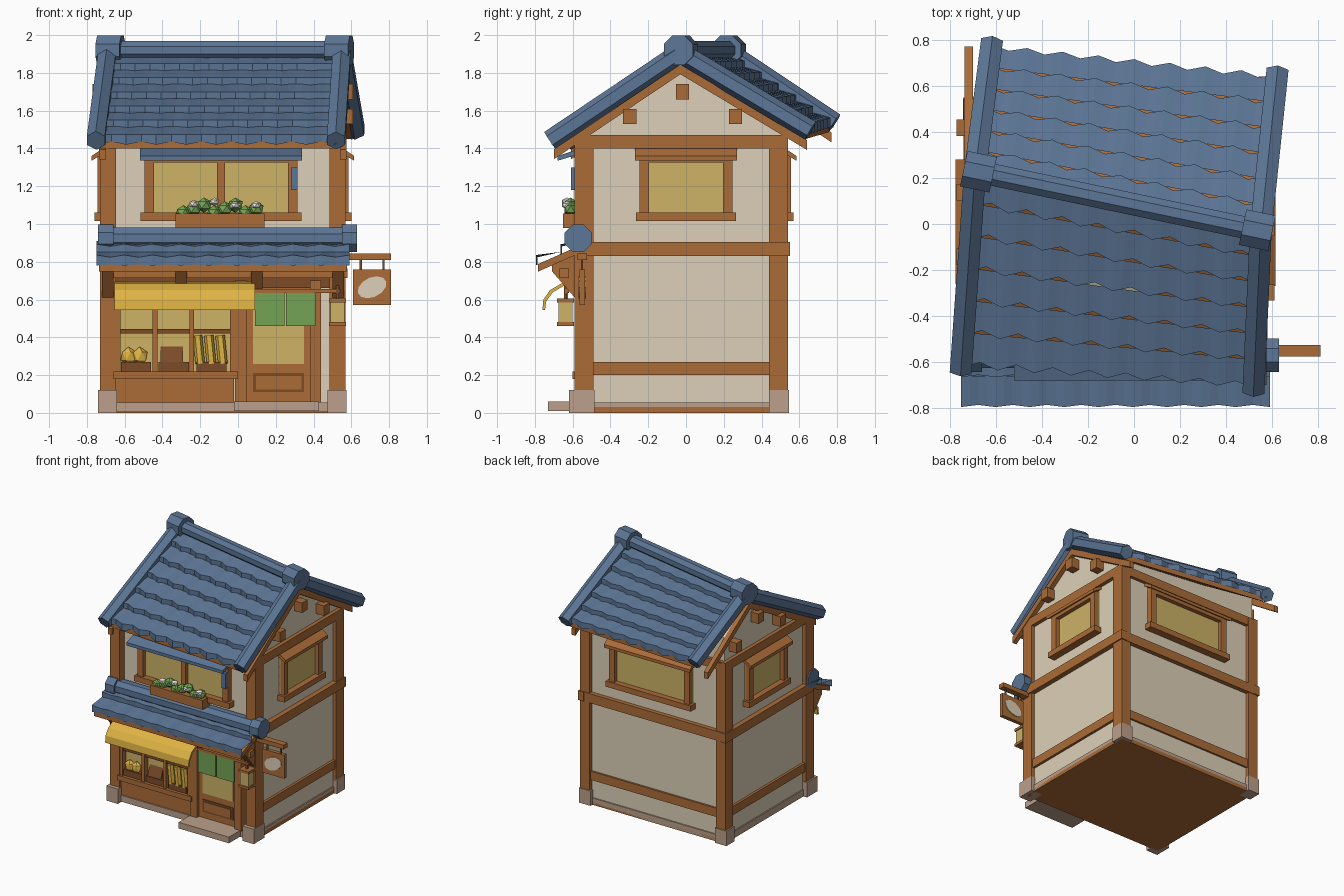
import bpy, bmesh, math
from mathutils import Vector, Matrix

if "Cube" in bpy.data.objects:
    bpy.data.objects.remove(bpy.data.objects["Cube"])


def material(name, hexa):
    rgb = [int(hexa[i:i + 2], 16) / 255 for i in (0, 2, 4)]
    col = [c / 12.92 if c < 0.04 else ((c + 0.055) / 1.055) ** 2.4 for c in rgb] + [1]
    m = bpy.data.materials.new(name)
    m.use_nodes = True
    m.diffuse_color = col
    m.node_tree.nodes["Principled BSDF"].inputs["Base Color"].default_value = col
    return m


WOOD = material("warm wood", "AB6C38")
DARK = material("dark wood", "7C4C28")
CREAM = material("cream plaster", "DDD0B8")
BLUE = material("blue tile", "5C7696")
GLASS = material("lit glass", "CDB266")
YELLOW = material("yellow cloth", "E0B444")
GREEN = material("green cloth", "74A453")
STONE = material("pale stone", "BCA08B")
WHITE = material("white petal", "EAE8E0")
I = Matrix.Identity(4)


def mesh(name, verts, faces, mat, fix=True):
    me = bpy.data.meshes.new(name)
    me.from_pydata([tuple(v) for v in verts], [], faces)
    me.materials.append(mat)
    if fix:
        bm = bmesh.new()
        bm.from_mesh(me)
        bmesh.ops.recalc_face_normals(bm, faces=bm.faces)
        bm.to_mesh(me)
        bm.free()
    ob = bpy.data.objects.new(name, me)
    bpy.context.collection.objects.link(ob)
    return ob


def loft(name, a, b, mat):
    """Solid between two matching outlines."""
    n = len(a)
    sides = [(i, (i + 1) % n, n + (i + 1) % n, n + i) for i in range(n)]
    return mesh(name, list(a) + list(b), sides + [tuple(range(n)), tuple(range(n, 2 * n))], mat)


def box(name, x, y, z, mat, m=I):
    ring = [(0, 0), (1, 0), (1, 1), (0, 1)]
    a, b = ([m @ Vector((x[i], y[j], h)) for i, j in ring] for h in z)
    return loft(name, a, b, mat)


def extrude_x(name, x, outline, mat, m=I):
    a, b = ([m @ Vector((h, *p)) for p in outline] for h in x)
    return loft(name, a, b, mat)


def tube(name, p, q, r, mat, n=8):
    p, q = Vector(p), Vector(q)
    rot = (q - p).to_track_quat('Z', 'Y')
    ring = [rot @ Vector((r * math.cos(t), r * math.sin(t), 0))
            for t in [math.tau * (i + 0.5) / n for i in range(n)]]
    return loft(name, [p + c for c in ring], [q + c for c in ring], mat)


def blob(name, loc, size, mat):
    bm = bmesh.new()
    bmesh.ops.create_icosphere(bm, subdivisions=1, radius=1)
    bmesh.ops.transform(bm, matrix=Matrix.LocRotScale(Vector(loc), None, Vector(size)), verts=bm.verts)
    ob = mesh(name, [], [], mat, False)
    bm.to_mesh(ob.data)
    bm.free()


def tiles(name, a, b, c, d, rows, waves, mat=BLUE):
    """Stepped, scalloped courses from ridge a-b down to eave c-d, with a slab below."""
    a, b, c, d = map(Vector, (a, b, c, d))
    up = Vector((0, 0, 1))

    def at(u, v):
        return a.lerp(b, u).lerp(c.lerp(d, u), v)
    verts, faces, n = [], [], waves * 4
    for r in range(rows):
        k = len(verts)
        for j in range(n + 1):
            u, w = j / n, math.cos(math.tau * j / 4)
            low = at(u, (r + 1) / rows + 0.018 * w)
            verts += [at(u, r / rows), low + up * (0.035 + 0.008 * w), low - up * 0.012]
        for j in range(n):
            p, q = k + 3 * j, k + 3 * j + 3
            faces += [(p, p + 1, q + 1, q), (p + 1, p + 2, q + 2, q + 1)]
    mesh(name, verts, faces, mat, False)
    top = [at(0.01, 0), at(0.99, 0), at(0.99, 0.98), at(0.01, 0.98)]
    loft(name + "_boarding", [p - up * 0.01 for p in top], [p - up * 0.05 for p in top], WOOD)


# Main walls, base and underside
X, Y = (-0.70, 0.54), (-0.53, 0.51)
box("wall_body", X, Y, (0.03, 1.45), CREAM)
box("floor_underside", (-0.71, 0.55), (-0.57, 0.52), (0, 0.03), WOOD)
box("stone_plinth", (-0.71, 0.55), (-0.58, 0.52), (0.004, 0.055), STONE)
for i, (x0, x1) in enumerate([(-0.73, -0.645), (0.485, 0.57)]):
    for j, (y0, y1) in enumerate([(-0.59, -0.49), (0.44, 0.54)]):
        box("corner_post", (x0, x1), (y0, y1), (0.1, 1.46), WOOD)
        box("corner_stone", (x0 - 0.012, x1 + 0.005), (y0 - 0.03 * (1 - j), y1 + 0.005), (0, 0.12), STONE)
for z0, z1, e in [(0.2, 0.27, 0), (0.83, 0.905, 0.02), (1.4, 1.47, 0.01)]:
    box("right_beam", (0.53, 0.56 + e), (-0.57, 0.53 + e), (z0, z1), WOOD)
    box("left_beam", (-0.72 - e, -0.69), (-0.57, 0.53 + e), (z0, z1), WOOD)
    box("back_beam", (-0.72 - e, 0.56 + e), (0.5, 0.525 + e), (z0, z1), WOOD)
box("front_top_beam", (-0.73, 0.57), (-0.58, -0.5), (1.4, 1.47), WOOD)
box("front_mid_beam", (-0.73, 0.57), (-0.58, -0.5), (0.83, 0.905), WOOD)

# Main roof, slightly askew
A, B = Vector((-0.69, 0.23, 1.89)), Vector((0.55, -0.03, 1.89))
C, D = Vector((-0.75, -0.61, 1.44)), Vector((0.52, -0.7, 1.44))
E, F = Vector((-0.62, 0.77, 1.53)), Vector((0.62, 0.64, 1.49))
tiles("front_roof", A, B, C, D, 6, 8)
tiles("back_roof", B, A, F, E, 6, 8)
lift = Vector((0, 0, 0.015))
for top, ends in [(A, (C, E)), (B, (D, F))]:
    for e in ends:
        tube("verge_cap", top + lift, e + (e - top) * 0.03 + lift, 0.055, BLUE, 6)
along = (B - A).normalized()
tube("ridge_cap", A + lift * 2, B + lift * 2, 0.052, BLUE)
tube("left_ridge_end", A + lift * 2 - along * 0.05, A + lift * 2 + along * 0.08, 0.085, BLUE)
tube("right_ridge_end", B + lift * 2 - along * 0.08, B + lift * 2 + along * 0.05, 0.085, BLUE)


def gable(x, top, front, back):
    def height(y, e):
        return top.z + (e.z - top.z) * (y - top.y) / (e.y - top.y) - 0.045
    y0, y1 = Y
    return [(x, y0, 1.4), (x, y0, height(y0, front)), (x, top.y, top.z - 0.045),
            (x, y1, height(y1, back)), (x, y1, 1.4)]


loft("gable_walls", gable(X[0], A, C, E), gable(X[1], B, D, F), CREAM)
# Barge boards and purlin ends on both gables
for side, top, ends, x in [("left", A, (C, E), X[0]), ("right", B, (D, F), X[1])]:
    s = 1 if side == "right" else -1
    for e in ends:
        p, q = ((x, v.y, v.z - 0.045) for v in (top, e))
        ring = [Vector(p), Vector(q), Vector(q) - lift * 3.5, Vector(p) - lift * 3.5]
        loft(side + "_barge_board", ring, [v + Vector((s * 0.035, 0, 0)) for v in ring], WOOD)
    shift = top.y * 0.6
    for y, z in [(0, 1.7), (-0.28, 1.57), (0.28, 1.57)]:
        y += shift
        box(side + "_purlin_end", sorted((x, x + s * 0.07)), (y - 0.035, y + 0.035), (z - 0.04, z + 0.04), WOOD)


# Upper windows: drawn facing the front, then turned to each wall
def window(name, x, y, turn, half, hood_mat, mullion=False):
    m = Matrix.Translation((x, y, 0)) @ Matrix.Rotation(math.radians(turn), 4, 'Z')
    h = half
    box(name + "_glass", (-h, h), (-0.012, 0.01), (1.04, 1.36), GLASS, m)
    for s in (-1, 1):
        box(name + "_jamb", sorted((s * h, s * (h - 0.05))), (-0.045, 0.01), (1.03, 1.37), WOOD, m)
    box(name + "_sill", (-h - 0.02, h + 0.02), (-0.06, 0.01), (1.015, 1.06), WOOD, m)
    box(name + "_head", (-h, h), (-0.045, 0.01), (1.325, 1.37), WOOD, m)
    out = -0.15 if hood_mat == BLUE else -0.075
    extrude_x(name + "_hood", (-h - 0.025, h + 0.025),
              [(0, 1.38), (out, 1.335), (out, 1.36), (0, 1.41)], hood_mat, m)
    if mullion:
        box(name + "_mullion", (-0.022, 0.022), (-0.04, 0), (1.05, 1.34), WOOD, m)


window("front_window", -0.09, -0.53, 0, 0.405, BLUE, True)
window("right_window", 0.54, 0, 90, 0.245, WOOD)
window("left_window", -0.70, 0.01, -90, 0.245, WOOD)
window("back_window", -0.06, 0.51, 180, 0.36, WOOD)
box("blue_tassel", (0.28, 0.315), (-0.61, -0.58), (1.18, 1.3), BLUE)

# Planter with leaves and flowers
box("planter", (-0.33, 0.14), (-0.65, -0.56), (0.98, 1.055), WOOD)
for i in range(8):
    x = -0.29 + i * 0.055
    blob("leaves", (x, -0.61, 1.06 + 0.02 * (i % 3)), (0.045, 0.04, 0.04), GREEN)
    if i % 2:
        blob("flower", (x, -0.63, 1.1 + 0.006 * i * (i < 5)), (0.03, 0.03, 0.022), WHITE)

# Porch roof over the shop front
tiles("porch_roof", (-0.75, -0.53, 0.91), (0.59, -0.53, 0.91), (-0.75, -0.79, 0.795), (0.59, -0.79, 0.795), 2, 9)
tube("porch_ridge", (-0.72, -0.57, 0.925), (0.57, -0.57, 0.925), 0.06, BLUE)
for x in (-0.74, 0.55):
    tube("porch_ridge_end", (x, -0.57, 0.925), (x + 0.08, -0.57, 0.925), 0.078, BLUE)
box("porch_beam", (-0.66, 0.58), (-0.67, -0.62), (0.715, 0.765), WOOD)
box("shop_lintel", (-0.66, 0.5), (-0.58, -0.52), (0.66, 0.74), DARK)
for x in (-0.69, -0.3, 0.1, 0.53):
    extrude_x("porch_bracket", (x - 0.03, x + 0.03),
              [(-0.53, 0.6), (-0.58, 0.6), (-0.71, 0.75), (-0.71, 0.8), (-0.53, 0.86)], WOOD)

# Shop window with goods
box("shop_glass", (-0.65, -0.02), (-0.54, -0.52), (0.2, 0.68), GLASS)
box("shop_panel", (-0.65, -0.02), (-0.57, -0.52), (0.055, 0.19), WOOD)
box("shop_sill", (-0.66, 0), (-0.6, -0.52), (0.18, 0.22), WOOD)
for x in (-0.635, -0.44, -0.245, -0.03):
    box("shop_bar", (x - 0.013, x + 0.013), (-0.585, -0.53), (0.21, 0.67), WOOD)
box("shop_rail", (-0.65, -0.02), (-0.575, -0.53), (0.42, 0.445), DARK)
for x in (-0.54, -0.34, -0.14):
    box("goods_tray", (x - 0.08, x + 0.08), (-0.575, -0.53), (0.22, 0.27), DARK)
for x in (-0.58, -0.52):
    blob("bread", (x, -0.55, 0.3), (0.045, 0.03, 0.05), YELLOW)
extrude_x("cake", (-0.41, -0.29), [(-0.57, 0.27), (-0.53, 0.27), (-0.53, 0.38)], DARK)
for x in (-0.2, -0.14, -0.08):
    tube("loaf", (x, -0.555, 0.26), (x - 0.015, -0.555, 0.41), 0.025, YELLOW, 6)

# Curved shop awning
curve = [(-0.57, 0.695), (-0.66, 0.685), (-0.72, 0.65), (-0.755, 0.6), (-0.76, 0.545)]
extrude_x("shop_awning", (-0.655, 0.09), curve + [(y + 0.014, z - 0.012 * (z > 0.55)) for y, z in curve[::-1]], YELLOW)

# Door, curtains and step
box("door_leaf", (0.03, 0.44), (-0.56, -0.52), (0.05, 0.68), WOOD)
box("door_glass", (0.08, 0.35), (-0.566, -0.55), (0.26, 0.64), GLASS)
box("door_lower_recess", (0.08, 0.35), (-0.566, -0.55), (0.11, 0.21), DARK)
box("door_lower_panel", (0.095, 0.335), (-0.572, -0.55), (0.125, 0.195), WOOD)
for x in (0.015, 0.41):
    box("door_jamb", (x - 0.03, x + 0.03), (-0.59, -0.52), (0.055, 0.7), WOOD)
box("curtain_rod", (0.08, 0.54), (-0.64, -0.62), (0.635, 0.655), WOOD)
for x in (0.09, 0.255):
    box("door_curtain", (x, x + 0.155), (-0.638, -0.624), (0.46, 0.64), GREEN)
box("door_step", (-0.02, 0.43), (-0.73, -0.55), (0.01, 0.06), STONE)

# Lantern and hanging sign
box("lantern_light", (0.49, 0.565), (-0.675, -0.6), (0.475, 0.59), GLASS)
for z in (0.46, 0.585):
    box("lantern_cap", (0.483, 0.572), (-0.683, -0.593), (z, z + 0.02), WOOD)
box("lantern_hook", (0.52, 0.535), (-0.645, -0.63), (0.6, 0.73), DARK)
box("sign_arm", (0.53, 0.81), (-0.575, -0.525), (0.81, 0.845), WOOD)
for x in (0.65, 0.77):
    box("sign_hanger", (x - 0.006, x + 0.006), (-0.555, -0.545), (0.75, 0.815), DARK)
box("sign_board", (0.61, 0.81), (-0.565, -0.535), (0.57, 0.76), WOOD)
oval = [(0.71 + 0.075 * math.cos(t) - 0.015 * math.sin(t), 0.665 + 0.05 * math.sin(t) + 0.03 * math.cos(t))
        for t in [math.tau * i / 12 for i in range(12)]]
loft("sign_oval", [(x, -0.57, z) for x, z in oval], [(x, -0.53, z) for x, z in oval], CREAM)
